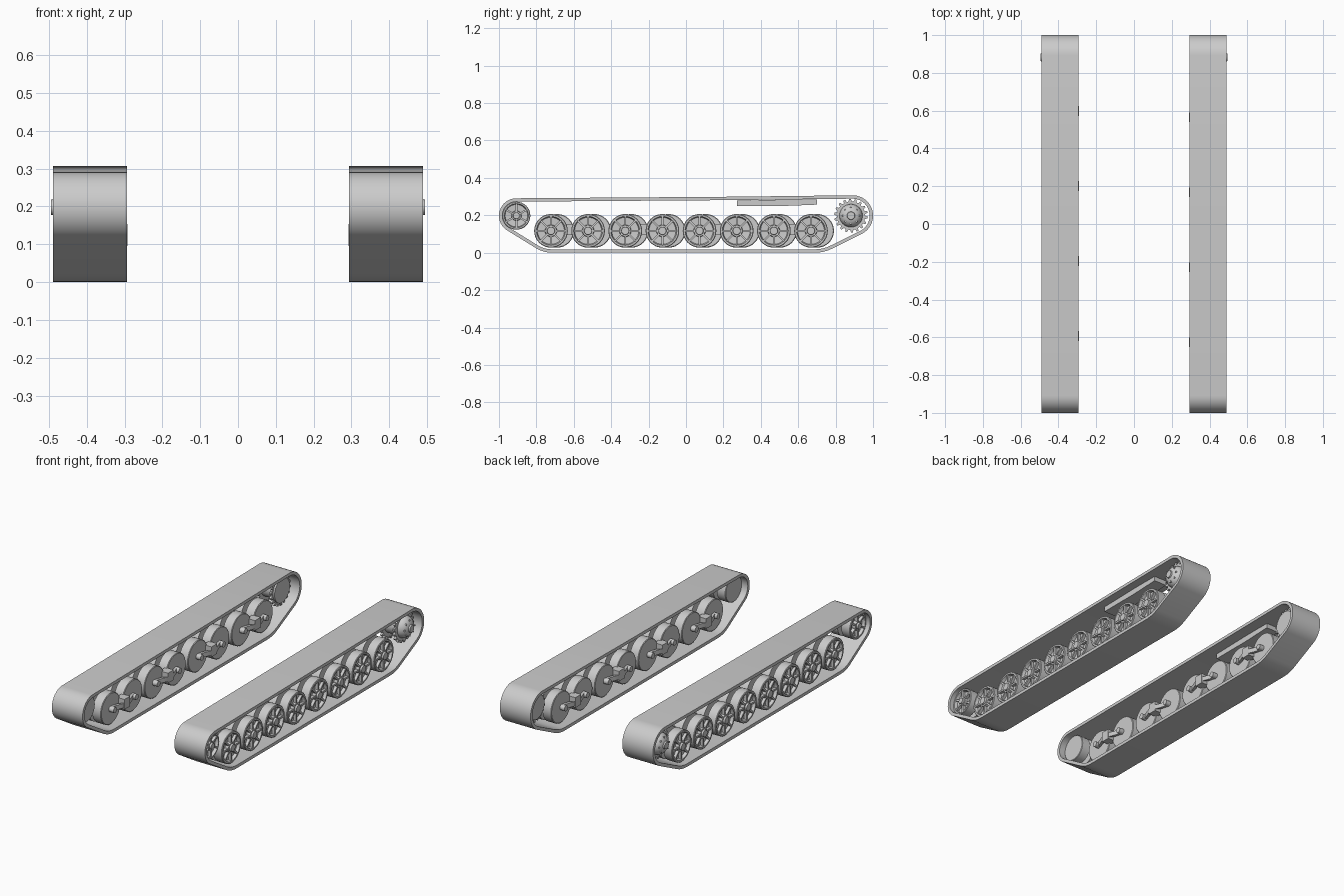
import bpy, bmesh
from math import pi, sin, cos, radians
from mathutils import Matrix, Vector

cube = bpy.data.objects.get("Cube")
if cube:
    bpy.data.objects.remove(cube)

grey = bpy.data.materials.new("light grey metal")
grey.use_nodes = True
grey.diffuse_color = (0.6, 0.6, 0.6, 1)
grey.node_tree.nodes["Principled BSDF"].inputs["Base Color"].default_value = (0.6, 0.6, 0.6, 1)


def finish(bm, name, side, y=0, z=0):
    """Move a part built for the left side into place, mirrored for the right."""
    for v in bm.verts:
        v.co = Vector((v.co.x * side, v.co.y + y, v.co.z + z))
    bmesh.ops.recalc_face_normals(bm, faces=bm.faces)
    mesh = bpy.data.meshes.new(name)
    bm.to_mesh(mesh)
    bm.free()
    mesh.materials.append(grey)
    ob = bpy.data.objects.new(name, mesh)
    bpy.context.collection.objects.link(ob)
    bpy.ops.object.select_all(action='DESELECT')
    ob.select_set(True)
    bpy.context.view_layer.objects.active = ob
    bpy.ops.object.shade_smooth_by_angle(angle=radians(35))


def lathe(bm, profile, steps=32):
    """Spin (x, radius) points around the x axis."""
    verts = [bm.verts.new((x, 0, r)) for x, r in profile]
    edges = [bm.edges.new(p) for p in zip(verts, verts[1:])]
    bmesh.ops.spin(bm, geom=verts + edges, axis=(1, 0, 0), cent=(0, 0, 0),
                   angle=2 * pi, steps=steps, use_duplicate=False)
    bmesh.ops.remove_doubles(bm, verts=bm.verts, dist=0.0002)


def box(bm, x, y, z, turn=0):
    """Box from (min, max) ranges, turned about the x axis."""
    size = [b - a for a, b in (x, y, z)]
    mid = [(a + b) / 2 for a, b in (x, y, z)]
    m = Matrix.Rotation(turn, 4, 'X') @ Matrix.Translation(mid) @ Matrix.Diagonal((*size, 1))
    bmesh.ops.create_cube(bm, size=1, matrix=m)


def prism(bm, points, x0, x1):
    """Extrude a (y, z) outline along x."""
    face = bm.faces.new([bm.verts.new((x0, *p)) for p in points])
    new = bmesh.ops.extrude_face_region(bm, geom=[face])['geom']
    bmesh.ops.translate(bm, vec=(x1 - x0, 0, 0),
                        verts=[v for v in new if isinstance(v, bmesh.types.BMVert)])


def arc(cy, cz, r, a0, a1, n):
    return [(cy + r * cos(radians(a0 + (a1 - a0) * i / n)),
             cz + r * sin(radians(a0 + (a1 - a0) * i / n))) for i in range(n + 1)]


def track_outline(t):
    """Closed belt outline, moved inward by t."""
    return (arc(0.891, 0.198, 0.109 - t, -62, 88, 18)
            + [(0.2, 0.299 - t)]
            + arc(-0.907, 0.198, 0.093 - t, 91, 234, 16)
            + arc(-0.715, 0.17, 0.17 - t, 242, 270, 4)
            + arc(0.69, 0.2, 0.2 - t, 270, 297, 4))


def track(side):
    bm = bmesh.new()
    rings = [[bm.verts.new((x, *p)) for p in track_outline(t)]
             for x, t in ((0.293, 0), (0.489, 0), (0.489, 0.018), (0.293, 0.018))]
    n = len(rings[0])
    for a, b in zip(rings, rings[1:] + rings[:1]):
        for i in range(n):
            j = (i + 1) % n
            bm.faces.new((a[i], a[j], b[j], b[i]))
    finish(bm, "track_belt", side)


def spoked_wheel(name, side, y, z, r, spokes):
    """Spoked outer disc, axle and plain inner disc."""
    bm = bmesh.new()
    lathe(bm, [(0.41, 0.02), (0.41, r), (0.462, r), (0.465, r * 0.96), (0.465, r * 0.86),
               (0.448, r * 0.8), (0.445, r * 0.36), (0.465, r * 0.33), (0.465, r * 0.24),
               (0.475, r * 0.22), (0.475, 0)])
    for i in range(spokes):
        box(bm, (0.44, 0.463), (-0.005, 0.005), (r * 0.3, r * 0.9), 2 * pi * i / spokes)
    lathe(bm, [(0.33, 0), (0.33, r * 0.96), (0.333, r), (0.385, r), (0.385, 0.02), (0.411, 0.02)])
    finish(bm, name, side, y, z)


def sprocket(side):
    """Two toothed rings with a domed, bolted hub."""
    bm = bmesh.new()
    teeth = 18
    gear = []
    for i in range(teeth):
        for step, r in ((0, 0.076), (0.35, 0.076), (0.5, 0.09), (0.82, 0.09)):
            a = 2 * pi * (i + step) / teeth
            gear.append((r * cos(a), r * sin(a)))
    prism(bm, gear, 0.43, 0.443)
    prism(bm, gear, 0.345, 0.358)
    lathe(bm, [(0.335, 0), (0.335, 0.07), (0.357, 0.07), (0.357, 0.055), (0.442, 0.055),
               (0.442, 0.062), (0.455, 0.06), (0.472, 0.05), (0.483, 0.034), (0.486, 0.022),
               (0.494, 0.02), (0.494, 0)])
    for i in range(8):
        box(bm, (0.46, 0.482), (-0.004, 0.004), (0.039, 0.047), 2 * pi * i / 8)
    finish(bm, "drive_sprocket", side, 0.882, 0.198)


def bogie(side, y):
    """Bent beam joining two axles, with a pivot block in the middle."""
    bm = bmesh.new()
    plan = [(-0.1, 0.335), (-0.045, 0.318), (-0.025, 0.296), (0.025, 0.296), (0.045, 0.318),
            (0.1, 0.335), (0.1, 0.32), (0.05, 0.303), (0.025, 0.293), (-0.025, 0.293),
            (-0.05, 0.303), (-0.1, 0.32)]
    face = bm.faces.new([bm.verts.new((x, py, -0.012)) for py, x in plan])
    new = bmesh.ops.extrude_face_region(bm, geom=[face])['geom']
    bmesh.ops.translate(bm, vec=(0, 0, 0.026),
                        verts=[v for v in new if isinstance(v, bmesh.types.BMVert)])
    box(bm, (0.292, 0.345), (-0.026, 0.026), (-0.022, 0.036))
    for end in (-0.099, 0.099):
        axle = bmesh.new()
        lathe(axle, [(0.3, 0), (0.3, 0.016), (0.335, 0.016)], 16)
        bmesh.ops.translate(axle, vec=(0, end, 0), verts=axle.verts)
        part = bpy.data.meshes.new("axle_stub")
        axle.to_mesh(part)
        axle.free()
        bm.from_mesh(part)
        bpy.data.meshes.remove(part)
    finish(bm, "bogie_beam", side, y, 0.117)


def guide_plate(side):
    bm = bmesh.new()
    prism(bm, [(0.273, 0.25), (0.52, 0.25), (0.7, 0.257), (0.7, 0.284), (0.52, 0.284),
               (0.273, 0.279)], 0.36, 0.44)
    finish(bm, "upper_guide_plate", side)


for side in (1, -1):
    track(side)
    sprocket(side)
    guide_plate(side)
    spoked_wheel("front_idler_wheel", side, -0.907, 0.198, 0.075, 6)
    # the right side's road wheels sit slightly further back
    shift = 0 if side > 0 else 0.033
    for i in range(8):
        spoked_wheel("road_wheel", side, -0.722 + 0.1986 * i + shift, 0.117, 0.09, 8)
    for i in range(4):
        bogie(side, -0.626 + 0.3972 * i + shift)
